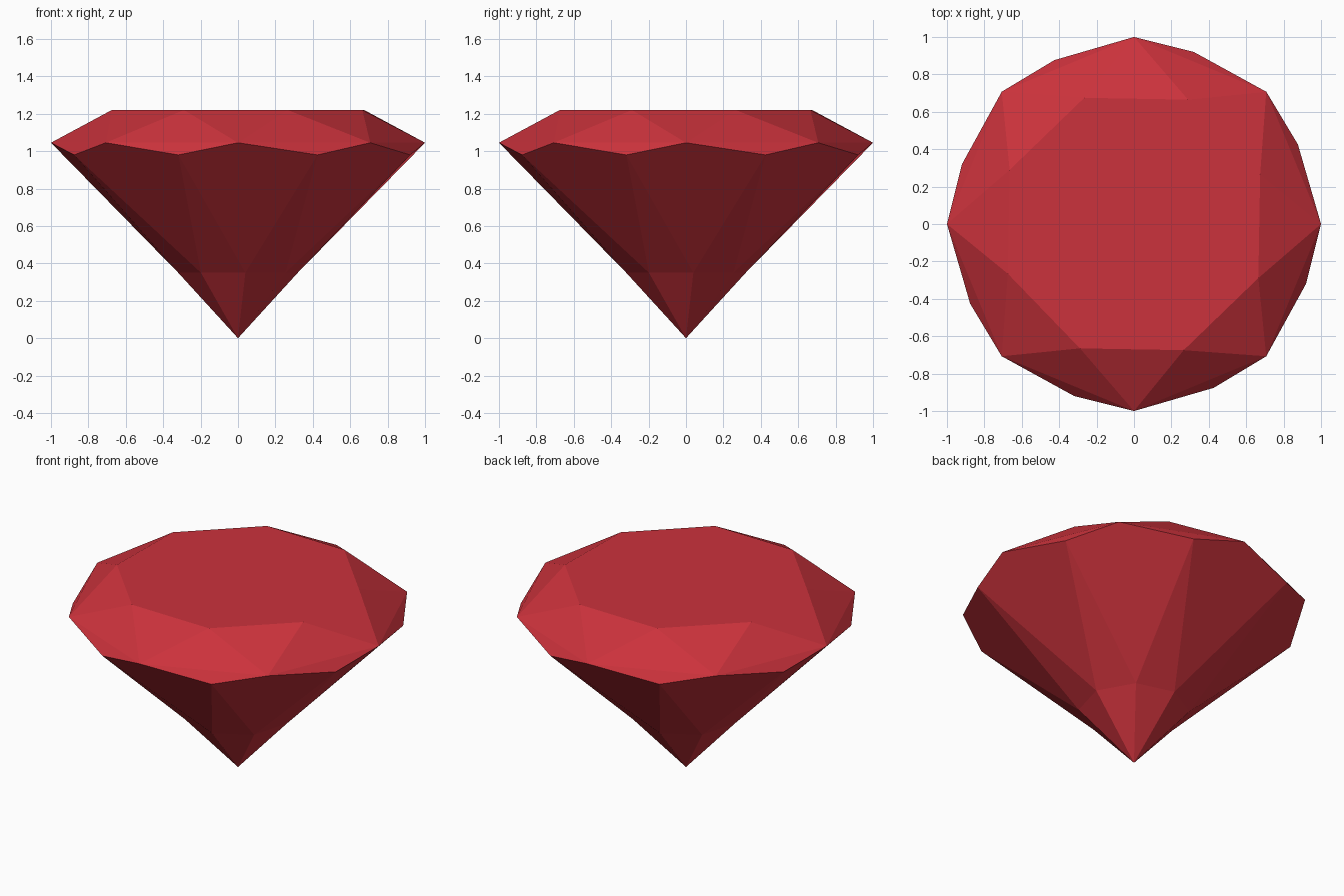
import bpy, bmesh, math

if "Cube" in bpy.data.objects:
    bpy.data.objects.remove(bpy.data.objects["Cube"])

SIDES = 8
STEP = 2 * math.pi / SIDES

mat = bpy.data.materials.new("ruby red")
mat.diffuse_color = (0.60, 0.032, 0.045, 1)
mat.use_nodes = True
mat.node_tree.nodes["Principled BSDF"].inputs["Base Color"].default_value = mat.diffuse_color

bm = bmesh.new()


def ring(radius, z, twist):
    """Eight points around z, turned by twist degrees."""
    t = math.radians(twist)
    return [bm.verts.new((radius * math.cos(t + i * STEP),
                          radius * math.sin(t + i * STEP), z))
            for i in range(SIDES)]


table = ring(0.725, 1.22, 21.5)      # flat top outline
high = ring(1.0, 1.045, 0)           # upper girdle points
low = ring(0.974, 0.98, 25.9)        # lower girdle points
mid = ring(0.322, 0.35, 7)           # pavilion points
tip = bm.verts.new((0, 0, 0))

bm.faces.new(table)
for k in range(SIDES):
    n, p = (k + 1) % SIDES, k - 1
    # crown facets
    bm.faces.new((table[p], high[k], table[k]))
    bm.faces.new((high[k], high[n], table[k]))
    bm.faces.new((high[k], low[k], high[n]))
    # pavilion facets
    bm.faces.new((high[k], low[p], mid[k], low[k]))
    bm.faces.new((low[k], mid[k], mid[n]))
    bm.faces.new((mid[k], tip, mid[n]))

bmesh.ops.recalc_face_normals(bm, faces=bm.faces[:])
mesh = bpy.data.meshes.new("gemstone")
bm.to_mesh(mesh)
bm.free()
mesh.materials.append(mat)
bpy.context.collection.objects.link(bpy.data.objects.new("gemstone", mesh))
